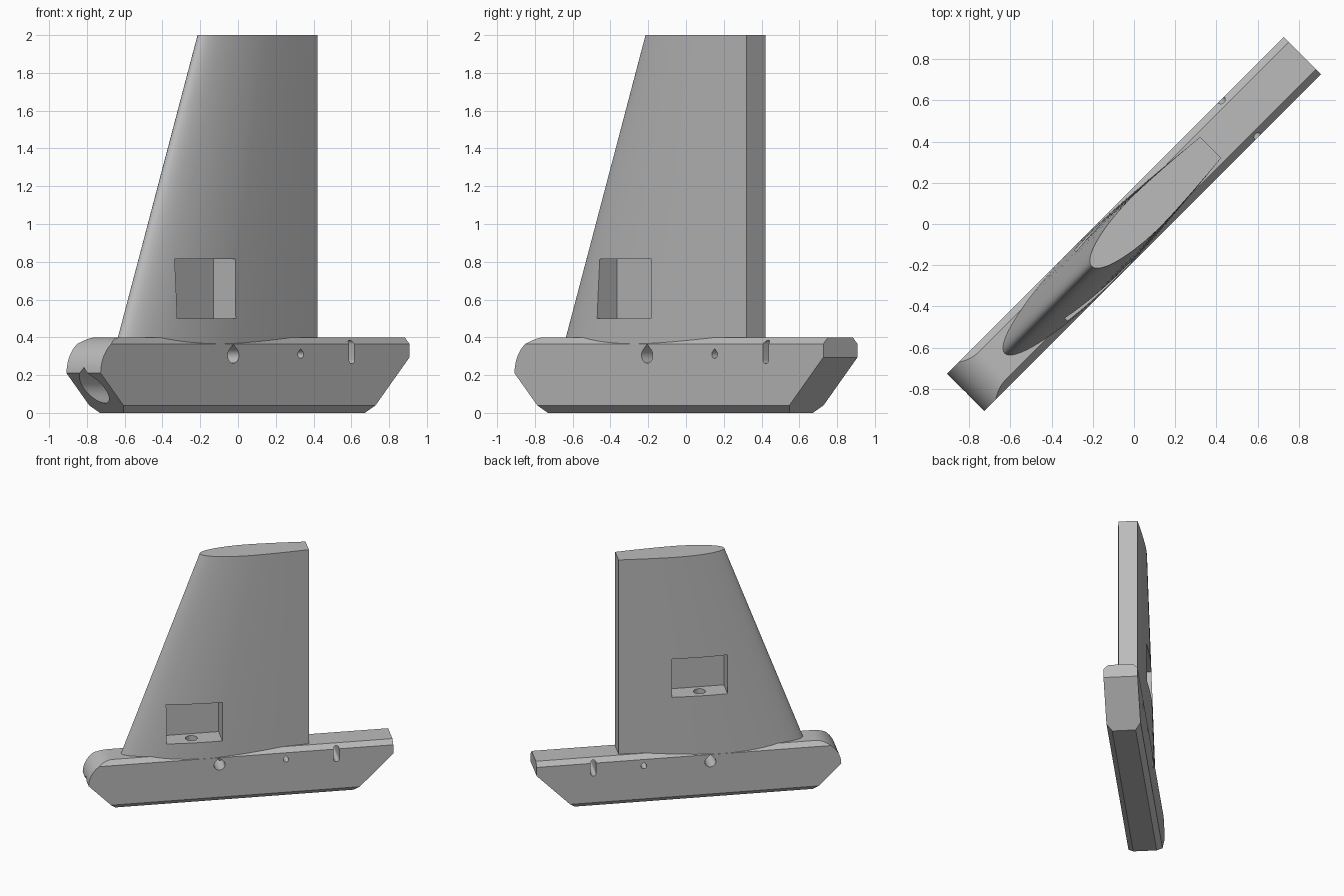
import bpy, bmesh
from math import pi, sin, cos, sqrt
from mathutils import Matrix, Vector

if "Cube" in bpy.data.objects:
    bpy.data.objects.remove(bpy.data.objects["Cube"])

grey = bpy.data.materials.new("plain grey")
grey.use_nodes = True
grey.diffuse_color = (0.5, 0.5, 0.5, 1)
grey.node_tree.nodes["Principled BSDF"].inputs["Base Color"].default_value = (0.5, 0.5, 0.5, 1)


def loft(name, rings):
    """Closed solid through matching rings of points."""
    bm = bmesh.new()
    loops = [[bm.verts.new(p) for p in ring] for ring in rings]
    n = len(loops[0])
    for a, b in zip(loops, loops[1:]):
        for i in range(n):
            j = (i + 1) % n
            bm.faces.new((a[i], a[j], b[j], b[i]))
    bm.faces.new(loops[0])
    bm.faces.new(loops[-1])
    bmesh.ops.recalc_face_normals(bm, faces=bm.faces)
    mesh = bpy.data.meshes.new(name)
    bm.to_mesh(mesh)
    bm.free()
    mesh.materials.append(grey)
    obj = bpy.data.objects.new(name, mesh)
    bpy.context.collection.objects.link(obj)
    return obj


def extrude(name, outline, axis, start, end):
    """Prism of a 2D outline: (y, z) along x, (x, z) along y or (x, y) along z."""
    def place(p, d):
        c = list(p)
        c.insert(axis, d)
        return Vector(c)
    return loft(name, [[place(p, d) for p in outline] for d in (start, end)])


def combine(obj, other, operation):
    mod = obj.modifiers.new("combine", 'BOOLEAN')
    mod.operation, mod.object, mod.solver = operation, other, 'EXACT'
    bpy.context.view_layer.objects.active = obj
    bpy.ops.object.modifier_apply(modifier=mod.name)
    bpy.data.objects.remove(other)


def circle(cx, cy, r, n=32):
    return [(cx + r * cos(2 * pi * i / n), cy + r * sin(2 * pi * i / n)) for i in range(n)]


def teardrop(cx, cz, r, n=24):
    arc = [pi * 0.75 + 1.5 * pi * i / n for i in range(n + 1)]
    return [(cx + r * cos(a), cz + r * sin(a)) for a in arc] + [(cx, cz + r * sqrt(2))]


def pill(cx, low, high, r, n=10):
    top = [(cx + r * cos(pi * i / n), high - r + r * sin(pi * i / n)) for i in range(n + 1)]
    return top + [(cx - r * cos(pi * i / n), low + r - r * sin(pi * i / n)) for i in range(n + 1)]


def rectangle(x0, x1, y0, y1):
    return [(x0, y0), (x1, y0), (x1, y1), (x0, y1)]


# Base: boat-shaped side profile with a rounded nose, trimmed by a chamfered section
W = 0.128
nose = [(-0.966 - 0.19 * sin(a), 0.21 + 0.19 * cos(a))
        for a in (pi / 2 * i / 16 for i in range(17))]
hull = nose + [(-0.946, 0), (0.862, 0), (1.156, 0.294), (1.156, 0.4)]
base = extrude("base", hull, 1, -W, W)
half = [(W - 0.04, 0), (W, 0.04), (W, 0.365), (W - 0.035, 0.4)]
section = half + [(-y, z) for y, z in reversed(half)]
combine(base, extrude("trim", section, 0, -1.3, 1.3), 'INTERSECT')


# Fin: tapered foil with rounded leading edge and blunt trailing edge
def foil(lead, thick, z, n=28):
    trail, tail = 0.525, 0.072
    peak = lead + 0.46 * (trail - lead)
    side = []
    for i in range(1, n + 1):
        a = pi / 2 * i / n
        side.append((peak - (peak - lead) * cos(a), thick * sin(a)))
    for i in range(1, 13):
        s = i / 12
        side.append((peak + (trail - peak) * s, thick - (thick - tail) * s ** 1.5))
    pts = [(lead, 0)] + side + [(x, -y) for x, y in reversed(side)]
    return [Vector((x, y, z)) for x, y in pts]


fin = loft("fin", [foil(-0.902, 0.1275, 0.36), foil(-0.29, 0.1, 2.0)])
combine(base, fin, 'UNION')

# Pockets on both faces of the fin, each with a round hole in its floor
for side, x0, z0 in ((-1, -0.56, 0.5), (1, -0.295, 0.85)):
    pocket = extrude("pocket", rectangle(x0, x0 + 0.42, -0.044 * side, 0.3 * side), 2, z0, z0 + 0.315)
    combine(base, pocket, 'DIFFERENCE')
    bore = extrude("bore", circle(x0 + 0.2, 0.035 * side, 0.045), 2, 0.2, z0 + 0.1)
    combine(base, bore, 'DIFFERENCE')

# Cross holes and slot through the base
for outline in (teardrop(-0.163, 0.305, 0.042), teardrop(0.342, 0.31, 0.021),
                pill(0.725, 0.26, 0.385, 0.021)):
    combine(base, extrude("cross_hole", outline, 1, -0.3, 0.3), 'DIFFERENCE')

# Socket in the nose
combine(base, extrude("socket", teardrop(0, 0.13, 0.078), 0, -1.4, -0.6), 'DIFFERENCE')

# Stand the finished part along the diagonal
base.name = "fin_with_base"
base.data.transform(Matrix.Rotation(pi / 4, 4, 'Z'))
bpy.ops.object.select_all(action='DESELECT')
base.select_set(True)
bpy.context.view_layer.objects.active = base
bpy.ops.object.shade_smooth_by_angle(angle=pi / 6)
